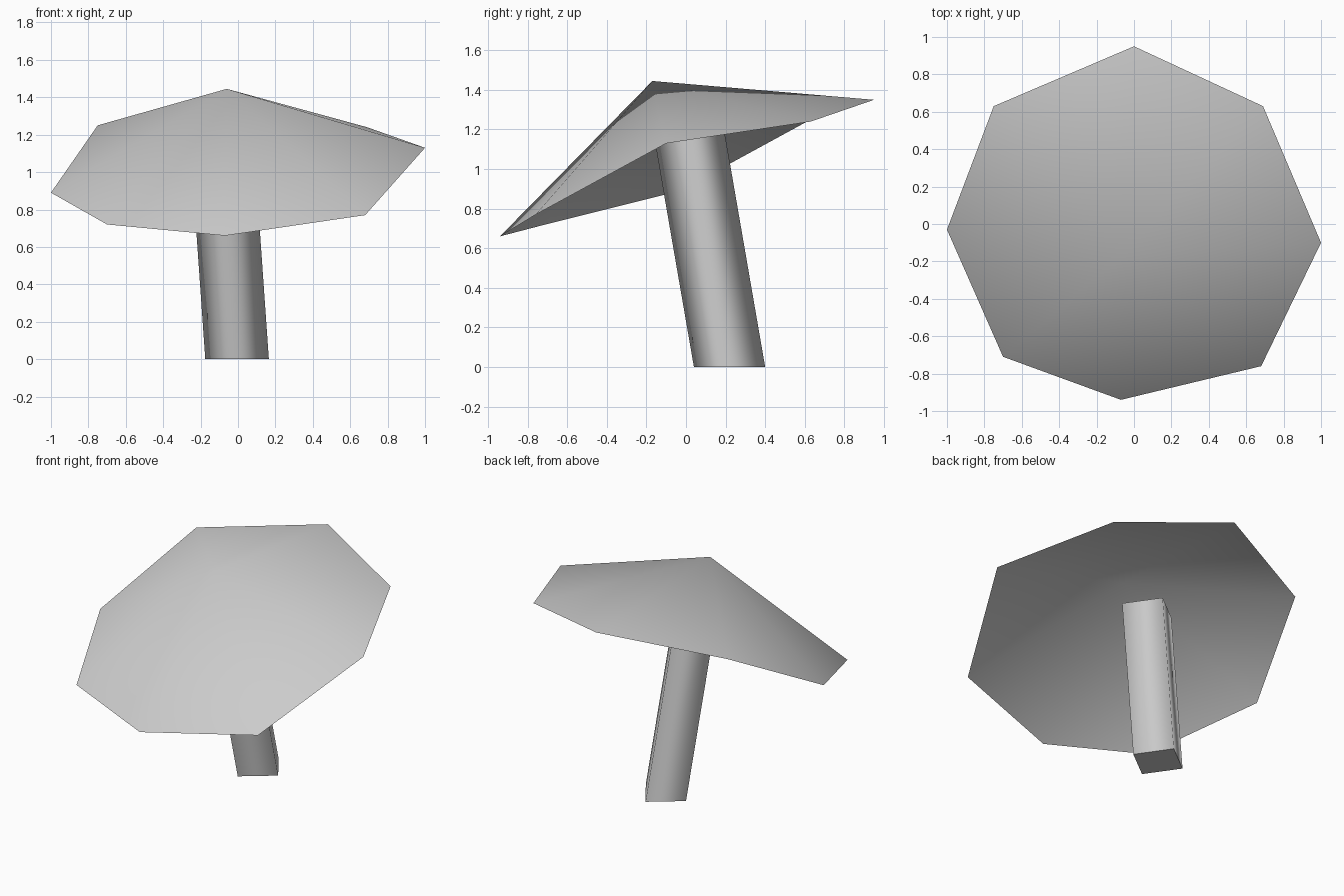
import bpy
import bmesh
from mathutils import Vector

cube = bpy.data.objects.get("Cube")
if cube:
    bpy.data.objects.remove(cube, do_unlink=True)

# One plain grey for the whole model
grey = bpy.data.materials.new("light_grey")
grey.use_nodes = True
colour = (0.6, 0.6, 0.6, 1)
grey.diffuse_color = colour
grey.node_tree.nodes["Principled BSDF"].inputs["Base Color"].default_value = colour


def finish(bm, name):
    """Turn a bmesh into a linked object with the shared material."""
    mesh = bpy.data.meshes.new(name)
    bm.to_mesh(mesh)
    bm.free()
    mesh.materials.append(grey)
    obj = bpy.data.objects.new(name, mesh)
    bpy.context.collection.objects.link(obj)
    return obj


# Cap: thin, tilted, uneven eight-sided cone, open underneath
apex_point = (-0.06, -0.17, 1.445)
rim_points = [
    (0.00, 0.95, 1.35), (-0.75, 0.63, 1.25), (-1.00, -0.03, 0.89),
    (-0.70, -0.71, 0.72), (-0.07, -0.94, 0.66), (0.68, -0.76, 0.77),
    (1.00, -0.10, 1.13), (0.69, 0.63, 1.24),
]
bm = bmesh.new()
apex = bm.verts.new(apex_point)
rim = [bm.verts.new(p) for p in rim_points]
for a, b in zip(rim, rim[1:] + rim[:1]):
    bm.faces.new((apex, a, b)).smooth = True
finish(bm, "cap")

# Stem: leaning square post, softly shaded around its sides
centre = Vector((-0.005, 0.22, 0))
lean = Vector((-0.07, -0.173, 1)) * 1.18
across, along = Vector((0.17, -0.03, 0)), Vector((0.025, 0.18, 0))
bm = bmesh.new()
bottom = [bm.verts.new(centre + d) for d in (across, along, -across, -along)]
base = bm.faces.new(bottom)
top = bmesh.ops.extrude_face_region(bm, geom=[base], use_keep_orig=True)
bmesh.ops.translate(bm, vec=lean,
                    verts=[v for v in top["geom"] if isinstance(v, bmesh.types.BMVert)])
bmesh.ops.recalc_face_normals(bm, faces=bm.faces)
for face in bm.faces:
    face.smooth = abs(face.normal.z) < 0.7
for edge in bm.edges:
    edge.smooth = abs(edge.verts[0].co.z - edge.verts[1].co.z) > 0.5
finish(bm, "stem")
